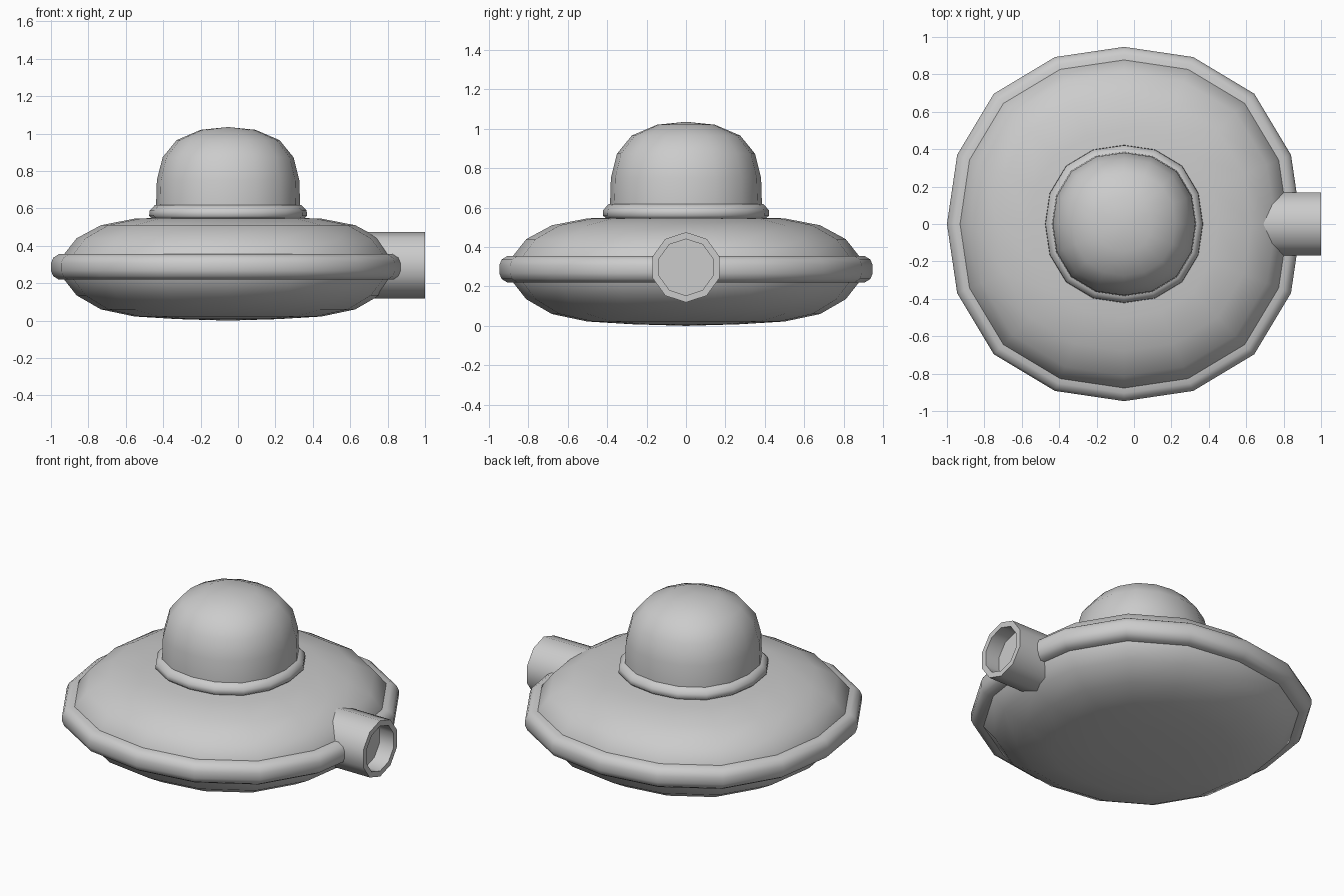
import bpy, bmesh, math

if "Cube" in bpy.data.objects:
    bpy.data.objects.remove(bpy.data.objects["Cube"])

CX = -0.053      # saucer axis in x
SIDES = 16


def finish(name, bm, angle):
    bmesh.ops.recalc_face_normals(bm, faces=bm.faces)
    mesh = bpy.data.meshes.new(name)
    bm.to_mesh(mesh)
    bm.free()
    obj = bpy.data.objects.new(name, mesh)
    bpy.context.collection.objects.link(obj)
    bpy.ops.object.select_all(action='DESELECT')
    obj.select_set(True)
    bpy.context.view_layer.objects.active = obj
    bpy.ops.object.shade_smooth_by_angle(angle=math.radians(angle))
    return obj


def lathe(name, profile, point, sides, closed=False, angle=60):
    """Sweep (radius, height) points; radius 0 makes a pole."""
    bm = bmesh.new()
    rings = []
    for r, h in profile:
        if r == 0:
            rings.append([bm.verts.new(point(0, 0, h))] * sides)
        else:
            rings.append([bm.verts.new(point(2 * math.pi * i / sides, r, h))
                          for i in range(sides)])
    pairs = list(zip(rings, rings[1:]))
    if closed:
        pairs.append((rings[-1], rings[0]))
    for a, b in pairs:
        for i in range(sides):
            j = (i + 1) % sides
            quad = list(dict.fromkeys((a[i], a[j], b[j], b[i])))
            bm.faces.new(quad)
    return finish(name, bm, angle)


def upright(a, r, h):
    # slightly squared circle around the vertical axis
    r *= 1 + 0.04 * math.sin(2 * a) ** 2
    return (CX + r * math.cos(a), r * math.sin(a), h)


def sideways(a, r, h):
    # plain circle around the pipe axis, corner at the top
    return (h, r * math.sin(a), 0.297 + r * math.cos(a))


# Saucer hull
lathe("saucer_body", [(0, 0.0), (0.27, 0.008), (0.50, 0.022), (0.68, 0.06),
                      (0.81, 0.135), (0.877, 0.22), (0.89, 0.285),
                      (0.877, 0.355), (0.81, 0.44), (0.68, 0.51),
                      (0.50, 0.545), (0.27, 0.553), (0, 0.555)], upright, SIDES)

# Rounded band round the widest part
lathe("rim_band", [(0.85, 0.355), (0.905, 0.355), (0.935, 0.336), (0.947, 0.307),
                   (0.947, 0.267), (0.935, 0.238), (0.905, 0.219), (0.85, 0.219)],
      upright, SIDES, closed=True)

# Collar under the dome
lathe("dome_collar", [(0.36, 0.53), (0.405, 0.545), (0.422, 0.56), (0.42, 0.588),
                      (0.392, 0.617), (0.36, 0.617)], upright, SIDES, closed=True)

# Dome
lathe("dome", [(0, 0.5), (0.385, 0.5), (0.385, 0.62), (0.381, 0.75), (0.35, 0.873),
               (0.275, 0.965), (0.147, 1.02), (0, 1.035)], upright, SIDES)

# Side pipe with a recessed mouth
lathe("side_pipe", [(0, 0.6), (0.178, 0.6), (0.178, 1.0), (0.143, 1.0),
                    (0.143, 0.9), (0, 0.9)], sideways, 10, angle=50)
